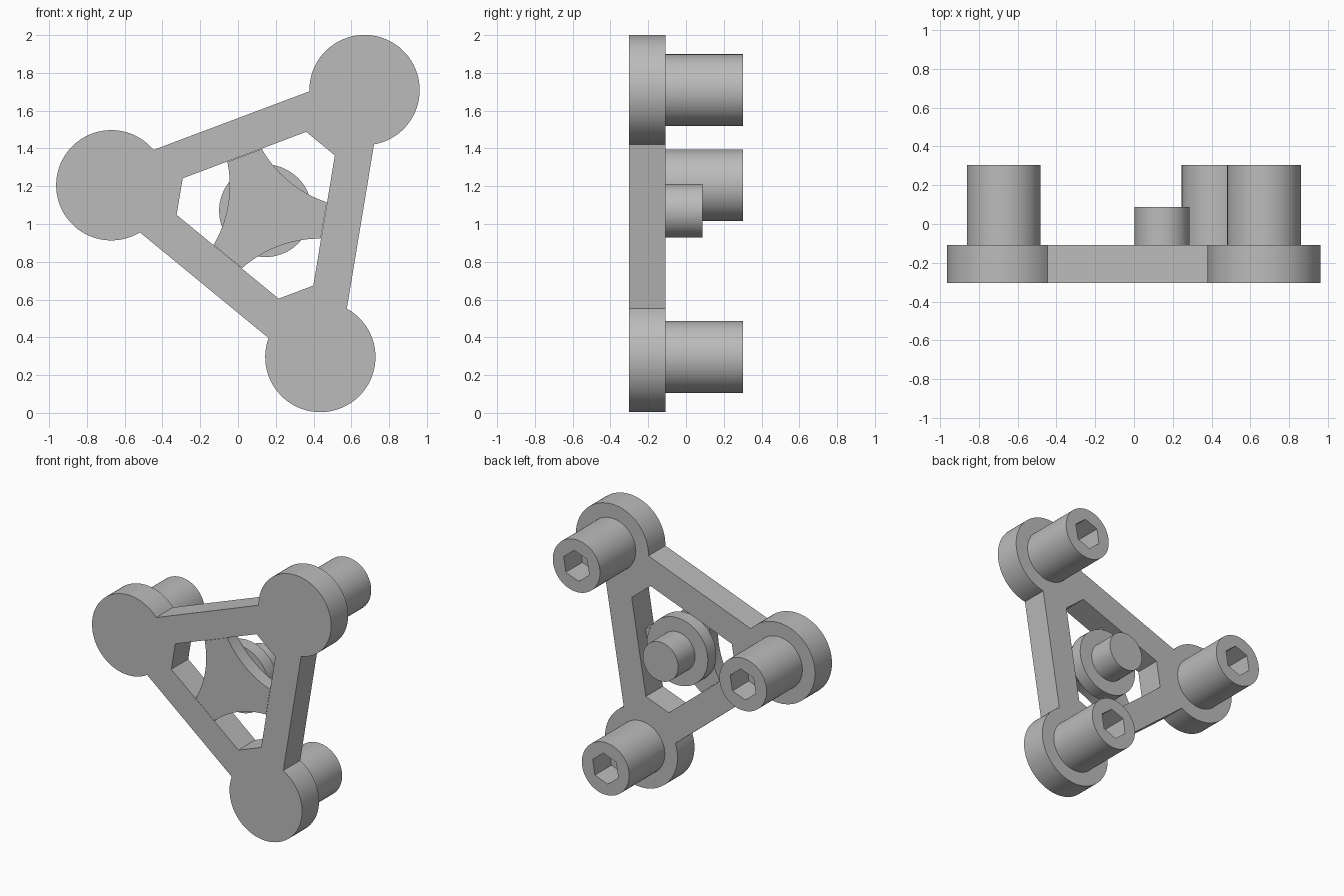
import bpy, bmesh
from math import sin, cos, acos, atan2, radians, degrees, hypot

if "Cube" in bpy.data.objects:
    bpy.data.objects.remove(bpy.data.objects["Cube"], do_unlink=True)

# Main dimensions
CENTRE = (0.145, 1.07)
ARMS = (50.6, 170.6, 290.6)          # directions of the three corners
REACH, PAD_R = 0.827, 0.292          # corner pad distance and radius
OUTER, INNER = 0.51, 0.315           # frame side distances from centre
FRONT, WEB_BACK, PLATE_BACK, PEG_END = -0.303, -0.205, -0.108, 0.303

grey = bpy.data.materials.new("plain_grey")
grey.use_nodes = True
colour = (0.5, 0.5, 0.5, 1)
grey.diffuse_color = colour
grey.node_tree.nodes["Principled BSDF"].inputs["Base Color"].default_value = colour


def polar(origin, radius, angle):
    a = radians(angle)
    return origin[0] + radius * cos(a), origin[1] + radius * sin(a)


def arc(origin, radius, start, end, steps):
    return [polar(origin, radius, start + (end - start) * i / steps)
            for i in range(steps + 1)]


def ring(origin, radius, sides=72, start=0):
    return arc(origin, radius, start, start + 360, sides)[:-1]


def prism(name, outlines, y0, y1):
    """Extrude closed outlines (inner ones become holes) from y0 to y1."""
    curve = bpy.data.curves.new(name, 'CURVE')
    curve.dimensions = '2D'
    curve.fill_mode = 'BOTH'
    curve.extrude = (y1 - y0) / 2
    for points in outlines:
        spline = curve.splines.new('POLY')
        spline.points.add(len(points) - 1)
        for p, (x, z) in zip(spline.points, points):
            p.co = (x, z, 0, 1)
        spline.use_cyclic_u = True
    obj = bpy.data.objects.new(name, curve)
    bpy.context.collection.objects.link(obj)
    obj.rotation_euler.x = radians(90)
    obj.location.y = (y0 + y1) / 2
    bpy.ops.object.select_all(action='DESELECT')
    obj.select_set(True)
    bpy.context.view_layer.objects.active = obj
    bpy.ops.object.convert(target='MESH')
    obj = bpy.context.object
    bpy.ops.object.transform_apply(location=True, rotation=True, scale=True)
    bm = bmesh.new()
    bm.from_mesh(obj.data)
    bmesh.ops.remove_doubles(bm, verts=bm.verts, dist=0.0001)
    bmesh.ops.recalc_face_normals(bm, faces=bm.faces)
    bm.to_mesh(obj.data)
    bm.free()
    obj.data.materials.clear()
    obj.data.materials.append(grey)
    bpy.ops.object.shade_smooth_by_angle(angle=radians(30))
    return obj


# Frame: rounded corner pads joined by straight sides, open in the middle
pad_sweep = 60 + degrees(acos((OUTER - REACH / 2) / PAD_R))
opening_r = 0.46                      # distance to the blunt inner corners
half_blunt = (INNER - opening_r / 2) / sin(radians(60))
blunt_angle = degrees(atan2(half_blunt, opening_r))
outline, opening = [], []
for a in ARMS:
    outline += arc(polar(CENTRE, REACH, a), PAD_R, a - pad_sweep, a + pad_sweep, 56)
    opening += [polar(CENTRE, hypot(opening_r, half_blunt), a + s * blunt_angle)
                for s in (-1, 1)]
prism("frame", [outline, opening], FRONT, PLATE_BACK)

# Thin web with hollow curved sides, reaching the middle of each frame side
web_r, web_sweep = 0.627, 20.8
web = []
for a in ARMS:
    web += arc(polar(CENTRE, REACH, a), web_r,
               a + 180 + web_sweep, a + 180 - web_sweep, 20)
prism("centre_web", [web], FRONT, WEB_BACK)

# Hub and short pin behind the web
prism("hub", [ring(CENTRE, 0.245)], WEB_BACK, PLATE_BACK)
prism("hub_pin", [ring(CENTRE, 0.142)], PLATE_BACK, 0.087)

# Corner pegs with hexagonal sockets
for label, a in zip(("upper_left", "right", "lower_left"), ARMS):
    c = polar(CENTRE, REACH, a)
    socket = ring(c, 0.11, 6, 20.6)
    prism(label + "_peg", [ring(c, 0.19), socket], PLATE_BACK, PEG_END)
    prism(label + "_socket_floor", [socket], PLATE_BACK, PEG_END - 0.19)
